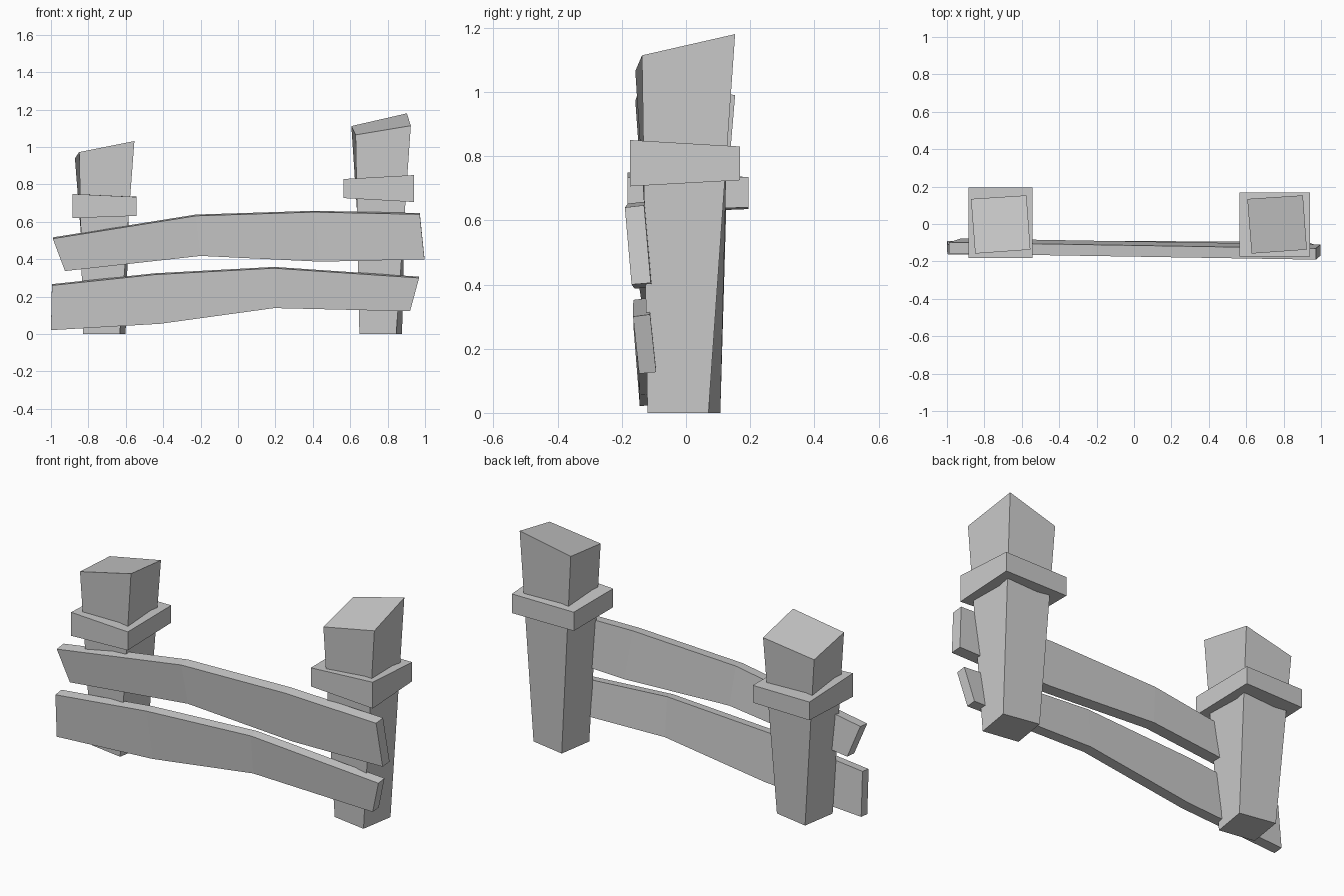
import bpy

if "Cube" in bpy.data.objects:
    bpy.data.objects.remove(bpy.data.objects["Cube"])


def make_mesh(name, verts, faces):
    mesh = bpy.data.meshes.new(name)
    mesh.from_pydata(verts, [], faces)
    mesh.update()
    obj = bpy.data.objects.new(name, mesh)
    bpy.context.collection.objects.link(obj)
    return obj


def loft(name, rings):
    """Skin equal-sized four-sided rings and cap both ends."""
    verts = [v for ring in rings for v in ring]
    faces = [(3, 2, 1, 0)]
    for r in range(len(rings) - 1):
        a = r * 4
        for i in range(4):
            j = (i + 1) % 4
            faces.append((a + i, a + j, a + 4 + j, a + 4 + i))
    end = (len(rings) - 1) * 4
    faces.append((end, end + 1, end + 2, end + 3))
    return make_mesh(name, verts, faces)


# Corner order: front-left, front-right, back-right, back-left
POST_BASE = [(-0.115, -0.088), (0.082, -0.12), (0.113, 0.07), (-0.084, 0.107)]
POST_TOP = [(-0.135, -0.158), (0.16, -0.137), (0.139, 0.153), (-0.158, 0.134)]


def post(name, cx, heights):
    base = [(cx + x, y, 0) for x, y in POST_BASE]
    top = [(cx + x, y, z) for (x, y), z in zip(POST_TOP, heights)]
    return loft(name, [base, top])


def collar(name, x0, x1, y0, y1, low, high):
    corners = [(x0, y0), (x1, y0), (x1, y1), (x0, y1)]
    rings = [[(x, y, z) for (x, y), z in zip(corners, zs)] for zs in (low, high)]
    return loft(name, rings)


def rail(name, top, bottom, y_left, y_right, thick, lean):
    """Bent plank whose top leans forward; y is the front top edge."""
    rings = []
    for (xt, zt), (xb, zb) in zip(top, bottom):
        t = (xt + 1) / 2
        y = y_left + (y_right - y_left) * t
        rings.append([
            (xb, y + lean, zb), (xt, y, zt),
            (xt, y + thick, zt + 0.007), (xb, y + lean + thick, zb + 0.005)])
    return loft(name, rings)


# Twisted, tapered posts with slanted tops
post("left_post", -0.714, [0.973, 1.032, 0.99, 0.94])
post("right_post", 0.764, [1.065, 1.114, 1.18, 1.112])

# Uneven collars round the posts
collar("left_collar", -0.886, -0.542, -0.182, 0.195,
       [0.62, 0.632, 0.64, 0.635], [0.749, 0.733, 0.735, 0.735])
collar("right_collar", 0.564, 0.94, -0.174, 0.168,
       [0.727, 0.706, 0.725, 0.727], [0.829, 0.85, 0.83, 0.83])

# Bent rails across the front
rail("upper_rail",
     [(-0.99, 0.51), (-0.225, 0.632), (0.406, 0.652), (0.972, 0.64)],
     [(-0.925, 0.337), (-0.2, 0.418), (0.444, 0.387), (0.997, 0.40)],
     -0.158, -0.191, 0.06, 0.021)
rail("lower_rail",
     [(-0.995, 0.26), (-0.444, 0.318), (0.193, 0.352), (0.968, 0.30)],
     [(-1.0, 0.021), (-0.417, 0.055), (0.193, 0.139), (0.92, 0.122)],
     -0.163, -0.165, 0.053, 0.019)
